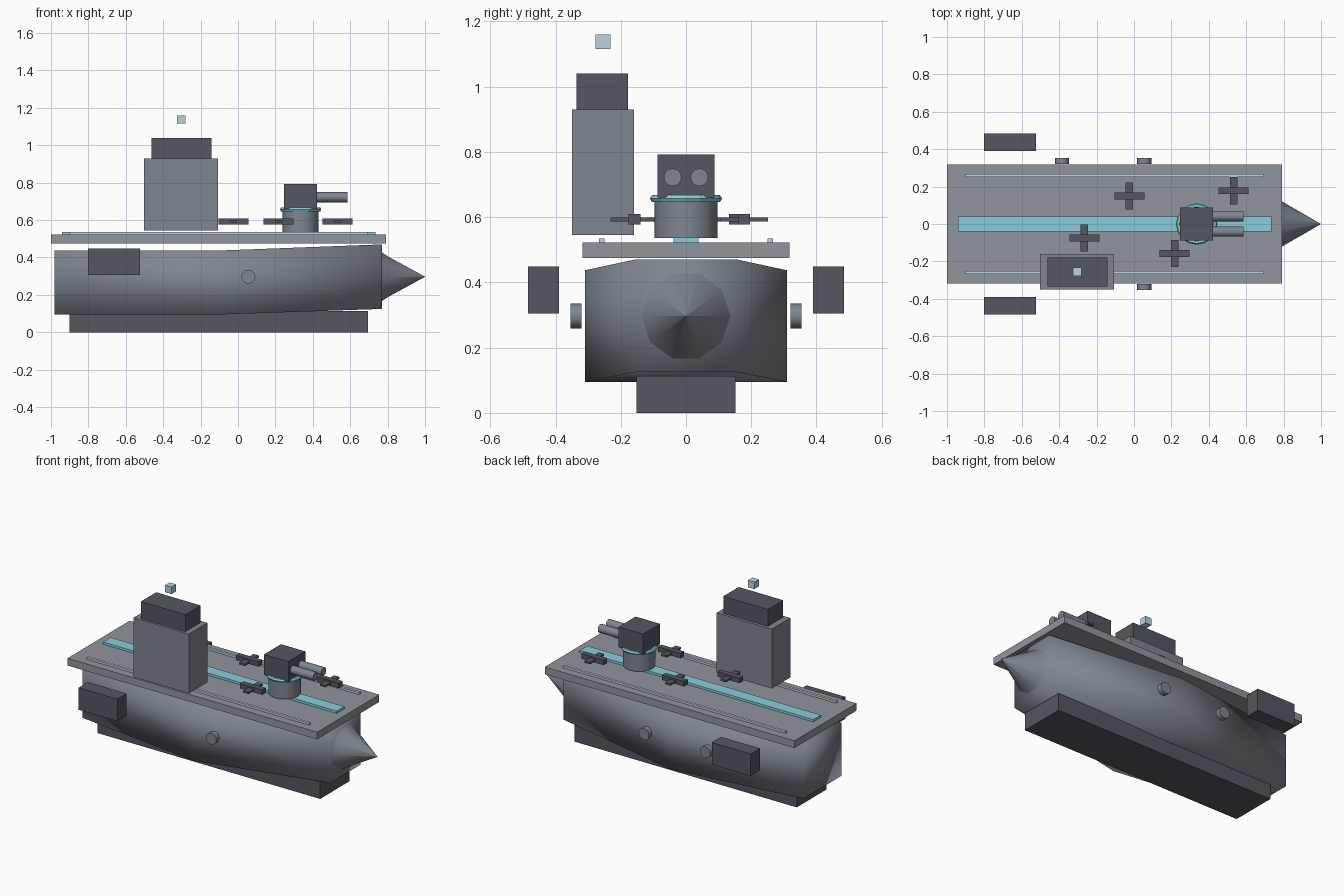
import bpy, bmesh, math
from mathutils import Matrix

if "Cube" in bpy.data.objects:
    bpy.data.objects.remove(bpy.data.objects["Cube"])


def mat(name, rgb):
    m = bpy.data.materials.new(name)
    m.diffuse_color = (*rgb, 1)
    m.use_nodes = True
    m.node_tree.nodes["Principled BSDF"].inputs["Base Color"].default_value = m.diffuse_color
    return m


STEEL = mat("steel", (0.21, 0.24, 0.28))
DECK = mat("deck_grey", (0.28, 0.30, 0.34))
DARK = mat("dark_grey", (0.09, 0.095, 0.12))
CYAN = mat("cyan", (0.25, 0.62, 0.70))
PALE = mat("pale_blue", (0.50, 0.66, 0.72))


def finish(bm, name, material, smooth=False):
    bmesh.ops.recalc_face_normals(bm, faces=bm.faces)
    for f in bm.faces:
        f.smooth = smooth
    me = bpy.data.meshes.new(name)
    bm.to_mesh(me)
    bm.free()
    me.materials.append(material)
    ob = bpy.data.objects.new(name, me)
    bpy.context.collection.objects.link(ob)
    return ob


def by_angle(ob):
    bpy.ops.object.select_all(action='DESELECT')
    ob.select_set(True)
    bpy.context.view_layer.objects.active = ob
    bpy.ops.object.shade_smooth_by_angle(angle=math.radians(40))


def box(name, x, y, z, material):
    """Box from (min, max) ranges."""
    bm = bmesh.new()
    size = [r[1] - r[0] for r in (x, y, z)]
    mid = [(r[1] + r[0]) / 2 for r in (x, y, z)]
    bmesh.ops.create_cube(bm, size=1, matrix=Matrix.Translation(mid) @ Matrix.Diagonal((*size, 1)))
    return finish(bm, name, material)


def cyl(name, centre, r, length, axis, sides, material):
    bm = bmesh.new()
    rot = {'x': Matrix.Rotation(math.pi / 2, 4, 'Y'),
           'y': Matrix.Rotation(math.pi / 2, 4, 'X'),
           'z': Matrix.Identity(4)}[axis]
    bmesh.ops.create_cone(bm, cap_ends=True, segments=sides, radius1=r, radius2=r,
                          depth=length, matrix=Matrix.Translation(centre) @ rot)
    ob = finish(bm, name, material)
    by_angle(ob)
    return ob


def loft(name, rings, material, smooth):
    """Bridge rings of points and cap both ends."""
    bm = bmesh.new()
    loops = [[bm.verts.new(p) for p in ring] for ring in rings]
    for a, b in zip(loops, loops[1:]):
        for i in range(len(a)):
            j = (i + 1) % len(a)
            bm.faces.new((a[i], a[j], b[j], b[i]))
    bm.faces.new(loops[0])
    bm.faces.new(loops[-1])
    return finish(bm, name, material, smooth)


# hull: narrow stern, wide middle, raised narrow bow
sections = [(-0.98, 0.195, 0.095, 0.437), (-0.105, 0.31, 0.095, 0.437), (0.77, 0.157, 0.125, 0.47)]
loft("hull", [[(x, -w, z0), (x, w, z0), (x, w, z1), (x, -w, z1)] for x, w, z0, z1 in sections],
     STEEL, True)

# ten-sided pointed bow
bow_rings = []
for x, r in [(0.765, 0.14), (0.80, 0.115), (0.999, 0.001)]:
    bow_rings.append([(x, r * math.cos(i * math.tau / 10), 0.297 + r * math.sin(i * math.tau / 10))
                      for i in range(10)])
by_angle(loft("bow_cone", bow_rings, STEEL, True))

# keel and flight deck
box("keel", (-0.90, 0.695), (-0.151, 0.151), (0, 0.113), DARK)
box("deck", (-1.0, 0.79), (-0.318, 0.318), (0.475, 0.522), DECK)
box("runway_stripe", (-0.94, 0.735), (-0.039, 0.039), (0.522, 0.537), CYAN)
for s in (-1, 1):
    ya, yb = sorted((s * 0.25, s * 0.266))
    box("deck_line", (-0.90, 0.695), (ya, yb), (0.522, 0.535), PALE)

# island tower with floating beacon
box("tower", (-0.503, -0.107), (-0.35, -0.16), (0.545, 0.93), STEEL)
box("tower_top", (-0.462, -0.143), (-0.335, -0.178), (0.93, 1.04), DARK)
box("beacon", (-0.327, -0.282), (-0.278, -0.232), (1.115, 1.16), PALE)

# side engine pods
for s in (-1, 1):
    ya, yb = sorted((s * 0.39, s * 0.485))
    box("side_pod", (-0.803, -0.525), (ya, yb), (0.305, 0.448), DARK)

# side ports
for x, s in [(0.055, -1), (0.055, 1), (-0.385, 1), ]:
    cyl("side_port", (x, s * 0.337, 0.297), 0.038, 0.033, 'y', 12, STEEL)

# gun turret
cyl("turret_base", (0.335, 0, 0.594), 0.096, 0.115, 'z', 16, STEEL)
bpy.ops.mesh.primitive_torus_add(location=(0.335, 0, 0.657), major_radius=0.098, minor_radius=0.0125,
                                 major_segments=16, minor_segments=6)
ring = bpy.context.object
ring.name = "turret_ring"
ring.data.materials.append(CYAN)
box("turret_head", (0.247, 0.422), (-0.087, 0.087), (0.66, 0.792), DARK)
for s in (-1, 1):
    cyl("gun_barrel", (0.49, s * 0.041, 0.722), 0.027, 0.19, 'x', 16, STEEL)

# parked aircraft
for x, y in [(-0.025, 0.15), (0.533, 0.178), (-0.265, -0.075), (0.217, -0.158)]:
    box("aircraft_body", (x - 0.08, x + 0.08), (y - 0.018, y + 0.018), (0.577, 0.609), DARK)
    box("aircraft_wing", (x - 0.02, x + 0.02), (y - 0.073, y + 0.073), (0.587, 0.599), DARK)
